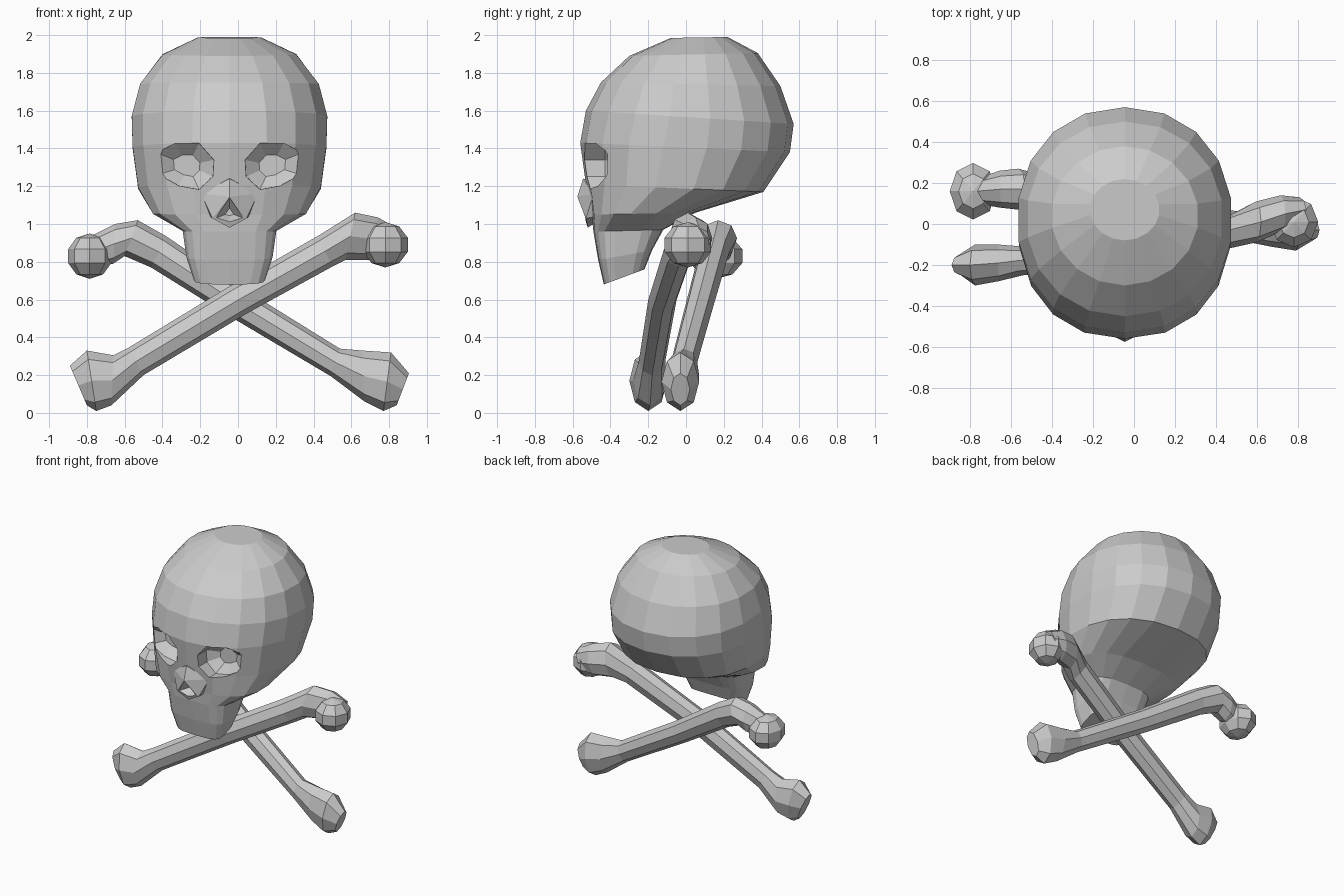
import bpy, bmesh, math
from mathutils import Vector, Matrix

if "Cube" in bpy.data.objects:
    bpy.data.objects.remove(bpy.data.objects["Cube"])

CX = -0.045  # skull symmetry plane


def make_object(name, bm):
    bmesh.ops.recalc_face_normals(bm, faces=bm.faces)
    mesh = bpy.data.meshes.new(name)
    bm.to_mesh(mesh)
    bm.free()
    ob = bpy.data.objects.new(name, mesh)
    bpy.context.collection.objects.link(ob)
    return ob


def loft(bm, rings):
    """Skin closed loops of points; cap both ends."""
    loops = [[bm.verts.new(p) for p in r] for r in rings]
    n = len(loops[0])
    for a, b in zip(loops, loops[1:]):
        for i in range(n):
            j = (i + 1) % n
            bm.faces.new((a[i], a[j], b[j], b[i]))
    for end in (loops[0], loops[-1]):
        mid = bm.verts.new(sum((v.co for v in end), Vector()) / n)
        for i in range(n):
            bm.faces.new((end[i], end[(i + 1) % n], mid))


def cut(target, cutter):
    mod = target.modifiers.new("cut", "BOOLEAN")
    mod.operation = "DIFFERENCE"
    mod.solver = "EXACT"
    mod.object = cutter
    cutter.hide_render = True
    cutter.hide_set(True)


def spow(v, p):
    return math.copysign(abs(v) ** p, v)


# Skull and jaw: tilted rings (front y, front z, back y, back z, half width, squareness)
SKULL = [
    (-0.08, 1.985, 0.22, 1.99, 0.17, 1.0),
    (-0.30, 1.89, 0.38, 1.905, 0.36, 1.0),
    (-0.45, 1.75, 0.50, 1.73, 0.48, 0.95),
    (-0.53, 1.60, 0.57, 1.53, 0.525, 0.93),
    (-0.56, 1.43, 0.55, 1.38, 0.52, 0.9),
    (-0.53, 1.21, 0.41, 1.17, 0.49, 0.88),
    (-0.50, 1.05, 0.05, 1.06, 0.41, 0.8),
    (-0.49, 0.96, -0.12, 0.97, 0.25, 0.55),
    (-0.465, 0.81, -0.18, 0.86, 0.23, 0.5),
    (-0.435, 0.68, -0.22, 0.76, 0.19, 0.5),
]
N = 18
rings = []
for yf, zf, yb, zb, w, p in SKULL:
    ring = []
    for i in range(N):
        t = math.tau * i / N
        k = (1 - spow(math.cos(t), p)) / 2
        ring.append((CX + w * spow(math.sin(t), p),
                     yf + (yb - yf) * k, zf + (zb - zf) * k))
    rings.append(ring)
bm = bmesh.new()
loft(bm, rings)
skull = make_object("skull", bm)

# Eye sockets: tapering cutters on both sides
EYE = [(0.39, 1.38), (0.29, 1.43), (0.16, 1.43), (0.08, 1.34),
       (0.085, 1.25), (0.16, 1.18), (0.27, 1.20), (0.38, 1.26)]
for side in (-1, 1):
    levels = []
    for y, s in ((-0.75, 1.0), (-0.43, 0.97), (-0.37, 0.45)):
        levels.append([(CX + side * (0.22 + (u - 0.22) * s), y,
                        1.31 + (z - 1.31) * s) for u, z in EYE])
    bm = bmesh.new()
    loft(bm, levels)
    cut(skull, make_object("eye_socket_cutter", bm))

# Nose: faceted wedge with a triangular opening
bm = bmesh.new()
for u, y, z in ((0, -0.545, 1.24), (0, -0.575, 1.145), (0.15, -0.49, 1.16),
                (0.09, -0.53, 1.03), (0, -0.52, 0.98), (0.12, -0.42, 1.05),
                (0.08, -0.42, 1.22)):
    for s in ((-1, 1) if u else (1,)):
        bm.verts.new((CX + s * u, y, z))
bmesh.ops.convex_hull(bm, input=bm.verts)
nose = make_object("nose", bm)
bm = bmesh.new()
loft(bm, [[(CX + u * s, y, 1.06 + (z - 1.06) * s)
           for u, z in ((0, 1.14), (0.075, 1.03), (0, 1.005), (-0.075, 1.03))]
          for y, s in ((-0.7, 1.0), (-0.54, 1.0), (-0.48, 0.3))])
opening = make_object("nose_cutter", bm)
cut(nose, opening)
cut(skull, opening)


# Crossed bones: stations (top x, top z, bottom x, bottom z, centre y, half depth)
def bone(name, stations, ball, radii):
    loops = []
    for tx, tz, bx, bz, y, d in stations:
        top, bot = Vector((tx, y, tz)), Vector((bx, y, bz))
        mid, half = (top + bot) / 2, (top - bot) / 2
        loops.append([mid + half * math.cos(a) + Vector((0, d * math.sin(a), 0))
                      for a in (math.tau * i / 8 for i in range(8))])
    bm = bmesh.new()
    loft(bm, loops)
    make_object(name, bm)
    # rounded joint head
    bm = bmesh.new()
    bmesh.ops.create_uvsphere(bm, u_segments=8, v_segments=5, radius=1)
    bm.transform(Matrix.Translation(ball) @ Matrix.Diagonal((*radii, 1)))
    make_object(name + "_head", bm)


bone("front_bone", [
    (-0.89, 0.25, -0.80, 0.04, -0.20, 0.05),
    (-0.80, 0.33, -0.75, 0.01, -0.20, 0.10),
    (-0.66, 0.305, -0.67, 0.04, -0.19, 0.09),
    (-0.58, 0.345, -0.50, 0.20, -0.18, 0.07),
    (-0.045, 0.67, 0.045, 0.525, -0.125, 0.075),
    (0.42, 0.935, 0.50, 0.775, -0.04, 0.08),
    (0.62, 1.06, 0.57, 0.81, 0.01, 0.10),
    (0.74, 1.035, 0.69, 0.81, 0.05, 0.09),
    (0.84, 0.98, 0.78, 0.83, 0.07, 0.06),
], (0.78, 0.01, 0.89), (0.125, 0.13, 0.12))

bone("back_bone", [
    (0.905, 0.21, 0.84, 0.04, -0.03, 0.05),
    (0.81, 0.32, 0.77, 0.01, -0.03, 0.10),
    (0.66, 0.33, 0.67, 0.06, -0.02, 0.09),
    (0.54, 0.34, 0.49, 0.195, -0.01, 0.07),
    (0.04, 0.65, -0.05, 0.515, 0.075, 0.075),
    (-0.38, 0.935, -0.46, 0.77, 0.15, 0.08),
    (-0.53, 1.02, -0.60, 0.83, 0.17, 0.10),
    (-0.65, 1.0, -0.66, 0.79, 0.17, 0.09),
    (-0.77, 0.94, -0.77, 0.77, 0.16, 0.06),
], (-0.785, 0.16, 0.83), (0.12, 0.145, 0.12))
